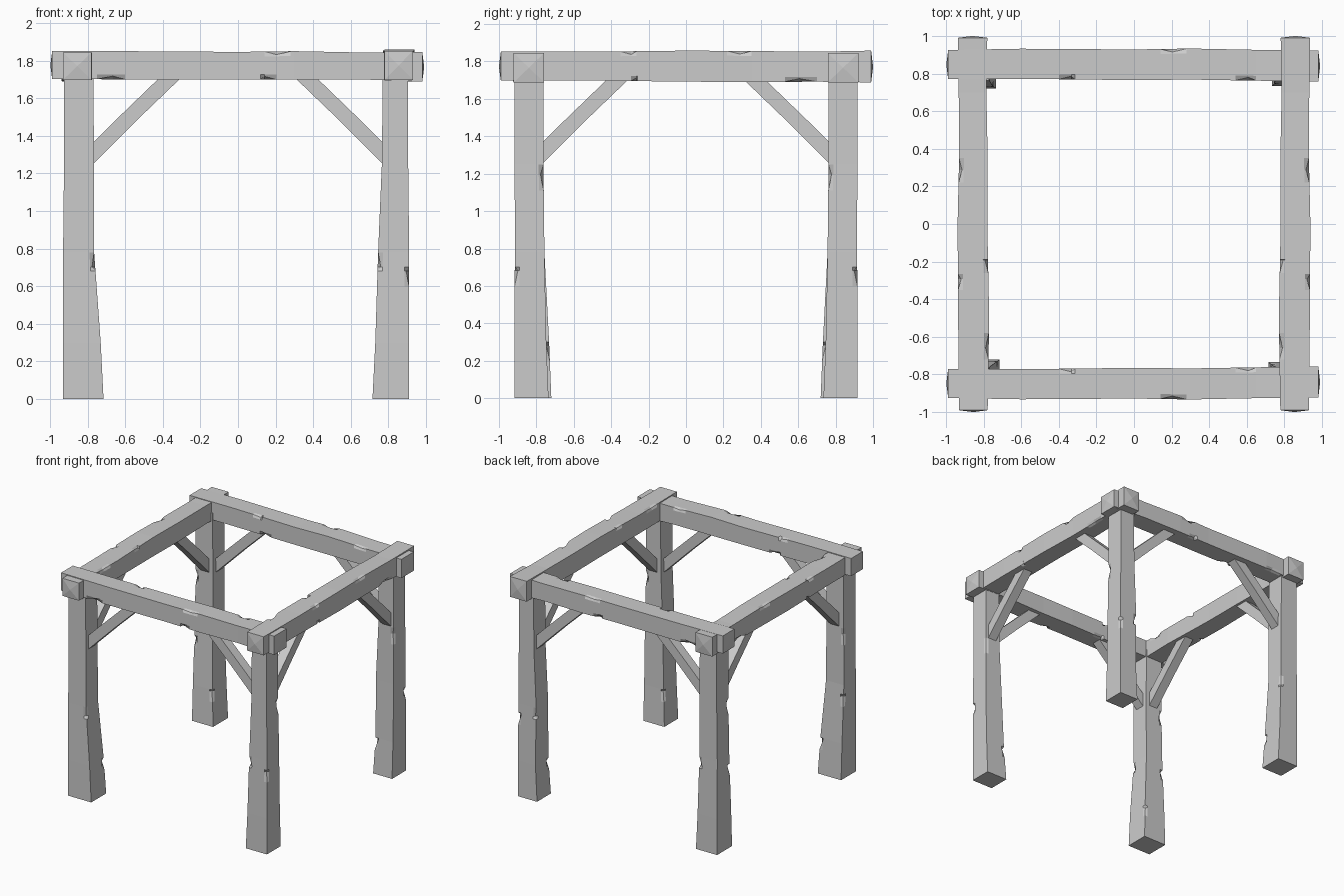
import bpy, bmesh, math
from mathutils import Vector, Matrix

if "Cube" in bpy.data.objects:
    bpy.data.objects.remove(bpy.data.objects["Cube"])

wood = bpy.data.materials.new("plain grey wood")
wood.diffuse_color = (0.6, 0.6, 0.6, 1)
wood.use_nodes = True
wood.node_tree.nodes["Principled BSDF"].inputs["Base Color"].default_value = wood.diffuse_color


def finish(name, bm):
    bmesh.ops.recalc_face_normals(bm, faces=bm.faces[:])
    me = bpy.data.meshes.new(name)
    bm.to_mesh(me)
    bm.free()
    me.materials.append(wood)
    ob = bpy.data.objects.new(name, me)
    bpy.context.collection.objects.link(ob)
    return ob


def sample(profile, t):
    """Interpolate the (t, a0, a1, b0, b1) stations."""
    for p, q in zip(profile, profile[1:]):
        if t <= q[0]:
            f = (t - p[0]) / (q[0] - p[0])
            return [u + (v - u) * f for u, v in zip(p[1:], q[1:])]
    return profile[-1][1:]


def timber(name, axis, profile, chips, peak=0.0, sa=1, sb=1):
    """Hewn timber lofted along an axis; chips = (position, corner, half length)."""
    ts = {p[0] for p in profile}
    for t, c, w in chips:
        ts |= {t - w, t - w * 0.15, t + w}
    ts = sorted(t for t in ts if profile[0][0] <= t <= profile[-1][0])

    def place(t, a, b):
        a, b = a * sa, b * sb
        return {"x": (t, a, b), "y": (a, t, b), "z": (a, b, t)}[axis]

    bm = bmesh.new()
    rings = []
    for t in ts:
        a0, a1, b0, b1 = sample(profile, t)
        ring = []
        corners = [(a0, b0, 1, 1), (a1, b0, -1, 1), (a1, b1, -1, -1), (a0, b1, 1, -1)]
        for i, (a, b, da, db) in enumerate(corners):
            s = 0.026
            cut = any(c == i and abs(t - (p - w * 0.15)) < 1e-6 for p, c, w in chips)
            k = 0.017 if cut else 0
            pts = [(a, b + db * s), (a + da * k, b + db * k), (a + da * s, b)]
            if i % 2:
                pts.reverse()
            ring += [bm.verts.new(place(t, *p)) for p in pts]
        rings.append(ring)
    for r, q in zip(rings, rings[1:]):
        for i in range(12):
            j = (i + 1) % 12
            bm.faces.new((r[i], r[j], q[j], q[i]))
    # end caps, raised to a low point on the beams
    for ring, t, d in ((rings[0], ts[0], -peak), (rings[-1], ts[-1], peak)):
        if peak:
            a0, a1, b0, b1 = sample(profile, t)
            tip = bm.verts.new(place(t + d, (a0 + a1) / 2, (b0 + b1) / 2))
            for i in range(12):
                bm.faces.new((ring[i], ring[(i + 1) % 12], tip))
        else:
            bm.faces.new(ring)
    return finish(name, bm)


# Posts: flared inward at the foot (a and b measured outward from the centre)
for sx, sy, name in ((-1, -1, "front_left"), (1, -1, "front_right"),
                     (-1, 1, "back_left"), (1, 1, "back_right")):
    ox = 0.93 if sx < 0 else 0.91
    fx = 0.715 if sy < 0 else 0.735
    fy = 0.72 if sx < 0 else 0.735
    prof = [(0, fx, ox, fy, 0.918),
            (0.3, fx + 0.015, ox, fy + 0.012, 0.918),
            (0.78, 0.765 if sx < 0 else 0.745, ox, 0.757, 0.915),
            (1.25, 0.765, ox - 0.005, 0.762, 0.916),
            (1.76, 0.77, ox - 0.005, 0.762, 0.916)]
    chips = [(0.7, 1 if sx < 0 else 2, 0.12), (0.3, 0, 0.1),
             (0.72, 3, 0.12), (1.21, 1, 0.1)]
    timber(name + "_post", "z", prof, chips, 0, sx, sy)

# Long beams running left to right
for s, name in ((-1, "front"), (1, "back")):
    prof = [(-0.988, 0.77, 0.925, 1.702, 1.85), (-0.6, 0.772, 0.932, 1.70, 1.85),
            (0.0, 0.765, 0.928, 1.70, 1.846), (0.3, 0.768, 0.933, 1.698, 1.85),
            (0.65, 0.762, 0.926, 1.70, 1.843), (0.98, 0.758, 0.922, 1.688, 1.845)]
    chips = [(-0.32, 3, 0.09), (0.22, 2, 0.1), (0.62, 3, 0.08),
             (-0.65, 1, 0.1), (0.16, 1, 0.12), (-0.3, 0, 0.1)]
    timber(name + "_beam", "x", prof, chips, 0.01, s)

# Beams running front to back
for s, name in ((-1, "left"), (1, "right")):
    top = 1.858 if s > 0 else 1.85
    prof = [(-0.99, 0.778, 0.931, 1.697, top - 0.006), (-0.5, 0.77, 0.935, 1.698, top - 0.006),
            (0.0, 0.78, 0.938, 1.692, top), (0.35, 0.778, 0.93, 1.69, top - 0.002),
            (0.7, 0.785, 0.932, 1.692, top - 0.006), (0.99, 0.78, 0.936, 1.688, top)]
    chips = [(-0.28, 2, 0.09), (0.3, 2, 0.08), (-0.18, 3, 0.08),
             (-0.25, 1, 0.1), (0.62, 1, 0.09), (-0.65, 3, 0.07)]
    timber(name + "_beam", "y", prof, chips, 0.01, s)


# Diagonal braces under each corner, one pair per post
def brace(name, along_x, sx, sy):
    outline = [(0.80, 1.22), (0.80, 1.335), (0.68, 1.455), (0.385, 1.74),
               (0.27, 1.74), (0.53, 1.49)]
    bm = bmesh.new()
    sides = []
    for d in (0.80, 0.88):
        sides.append([bm.verts.new((sx * u, sy * d, z) if along_x else (sx * d, sy * u, z))
                      for u, z in outline])
    n = len(outline)
    for side in sides:
        bm.faces.new(side)
    for i in range(n):
        j = (i + 1) % n
        bm.faces.new((sides[0][i], sides[0][j], sides[1][j], sides[1][i]))
    finish(name, bm)


for sx, lr in ((-1, "left"), (1, "right")):
    for sy, fb in ((-1, "front"), (1, "back")):
        brace(f"{fb}_{lr}_brace_sideways", True, sx, sy)
        brace(f"{fb}_{lr}_brace_lengthways", False, sx, sy)
